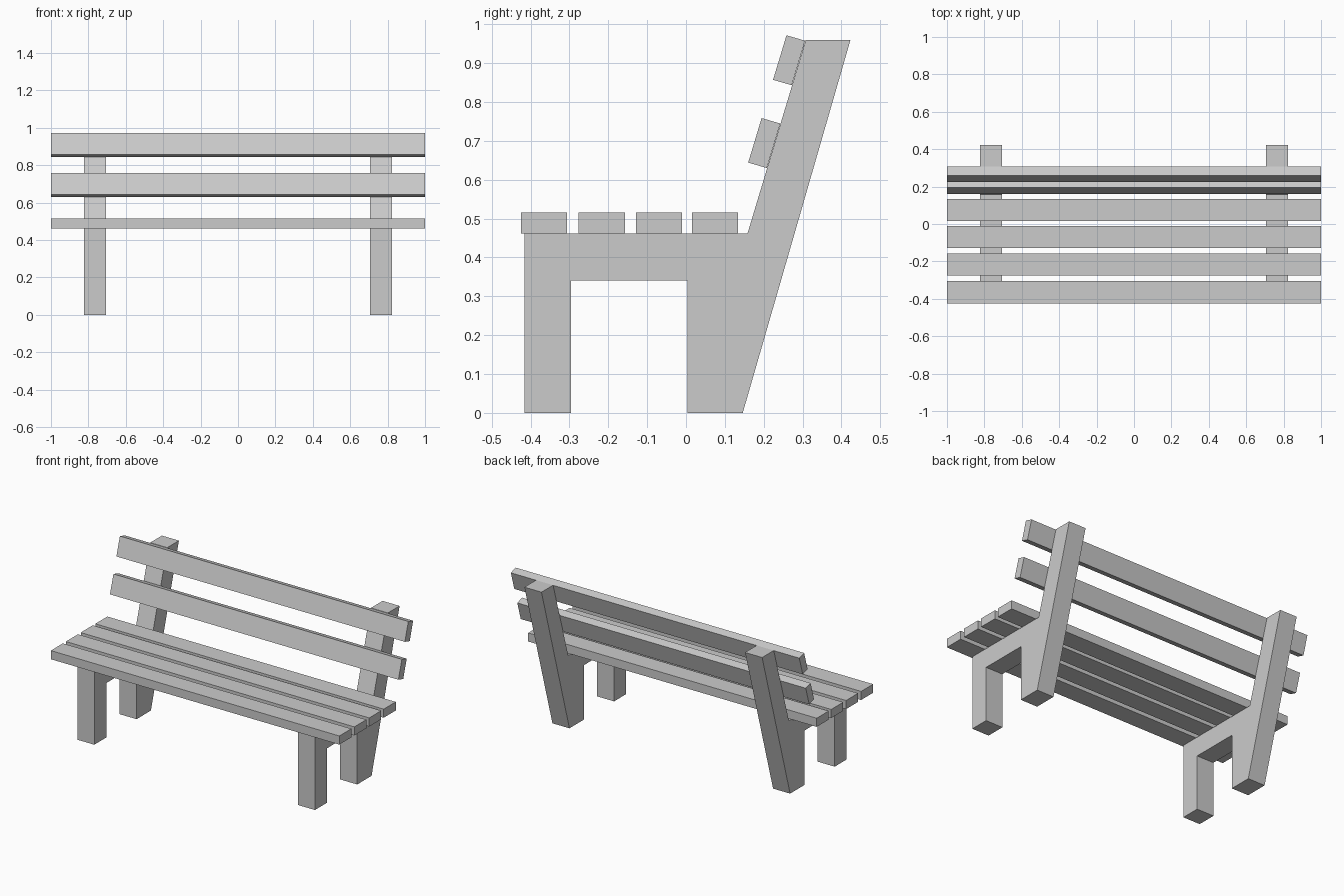
import bpy, bmesh

if "Cube" in bpy.data.objects:
    bpy.data.objects.remove(bpy.data.objects["Cube"])


def extrude_profile(name, profile, x0, x1):
    """Extrude a (y, z) outline along x from x0 to x1."""
    bm = bmesh.new()
    face = bm.faces.new([bm.verts.new((x0, y, z)) for y, z in profile])
    res = bmesh.ops.extrude_face_region(bm, geom=[face])
    verts = [g for g in res["geom"] if isinstance(g, bmesh.types.BMVert)]
    bmesh.ops.translate(bm, vec=(x1 - x0, 0, 0), verts=verts)
    bmesh.ops.recalc_face_normals(bm, faces=bm.faces)
    mesh = bpy.data.meshes.new(name)
    bm.to_mesh(mesh)
    bm.free()
    obj = bpy.data.objects.new(name, mesh)
    bpy.context.collection.objects.link(obj)
    return obj


# Side frames: front leg, seat rail and leaning back post in one outline
frame = [(-0.415, 0), (-0.296, 0), (-0.296, 0.341), (0.004, 0.341),
         (0.004, 0), (0.146, 0), (0.423, 0.959), (0.308, 0.959),
         (0.158, 0.461), (-0.415, 0.461)]
for side, x in (("left", -0.824), ("right", 0.706)):
    extrude_profile(f"{side}_frame", frame, x, x + 0.118)

# Seat slats
for i, y in enumerate((-0.425, -0.276, -0.129, 0.015)):
    extrude_profile(f"seat_slat_{i + 1}",
                    [(y, 0.461), (y + 0.119, 0.461),
                     (y + 0.119, 0.515), (y, 0.515)], -1, 1)

# Back slats, resting on the leaning front of the posts
for name, y, z in (("lower", 0.208, 0.630), ("upper", 0.272, 0.843)):
    extrude_profile(f"{name}_back_slat",
                    [(y, z), (y + 0.0345, z + 0.1145),
                     (y - 0.0135, z + 0.1285), (y - 0.048, z + 0.014)], -1, 1)
